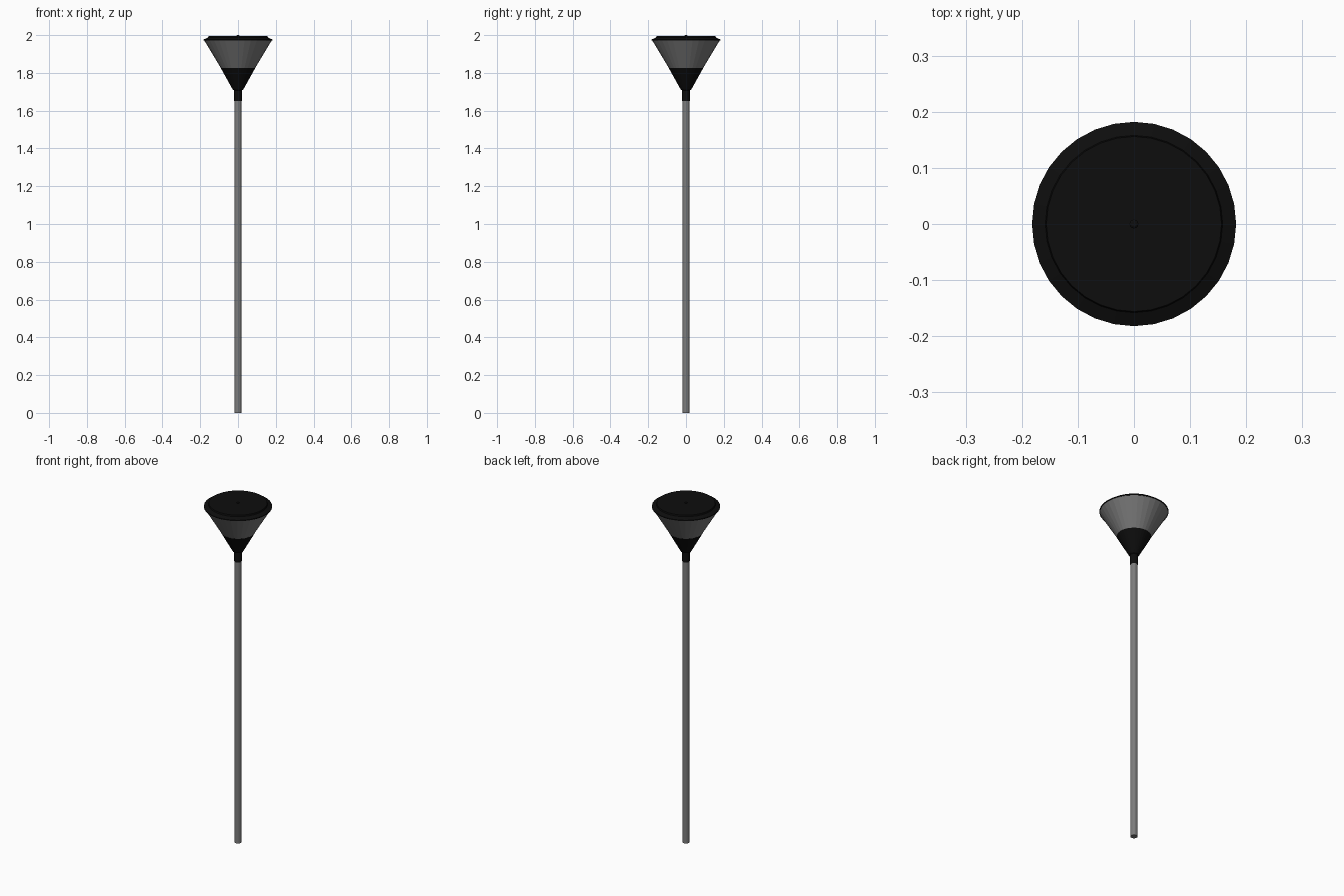
import bpy, bmesh, math

if "Cube" in bpy.data.objects:
    bpy.data.objects.remove(bpy.data.objects["Cube"])

def material(name, v):
    m = bpy.data.materials.new(name)
    m.diffuse_color = (v, v, v, 1)
    m.use_nodes = True
    m.node_tree.nodes["Principled BSDF"].inputs["Base Color"].default_value = m.diffuse_color
    return m

black = material("black plastic", 0.004)
grey = material("grey metal", 0.2)
frost = material("frosted grey", 0.19)

def lathe(name, profile, mat, sides=32):
    """Revolve (radius, z) points around z and cap both ends."""
    bm = bmesh.new()
    rings = [[bm.verts.new((r * math.cos(2 * math.pi * i / sides),
                            r * math.sin(2 * math.pi * i / sides), z))
              for i in range(sides)] for r, z in profile]
    for a, b in zip(rings, rings[1:]):
        for i in range(sides):
            j = (i + 1) % sides
            bm.faces.new((a[i], a[j], b[j], b[i]))
    bm.faces.new(rings[0][::-1])
    bm.faces.new(rings[-1])
    me = bpy.data.meshes.new(name)
    bm.to_mesh(me)
    bm.free()
    me.materials.append(mat)
    ob = bpy.data.objects.new(name, me)
    bpy.context.collection.objects.link(ob)
    return ob

# Pole
lathe("pole", [(0.019, 0), (0.019, 1.66)], grey)
# Collar flaring into the lower cone
lathe("lamp_base", [(0.020, 1.652), (0.020, 1.708), (0.028, 1.712), (0.091, 1.825)], black)
# Frosted conical shade
lathe("shade", [(0.090, 1.825), (0.180, 1.974)], frost)
# Lid with bevelled rim
lathe("lid", [(0.182, 1.972), (0.182, 1.977), (0.158, 1.987), (0.156, 1.995)], black)
# Small button on top
lathe("lid_button", [(0.008, 1.993), (0.008, 1.998), (0.005, 2.0)], black, 12)
